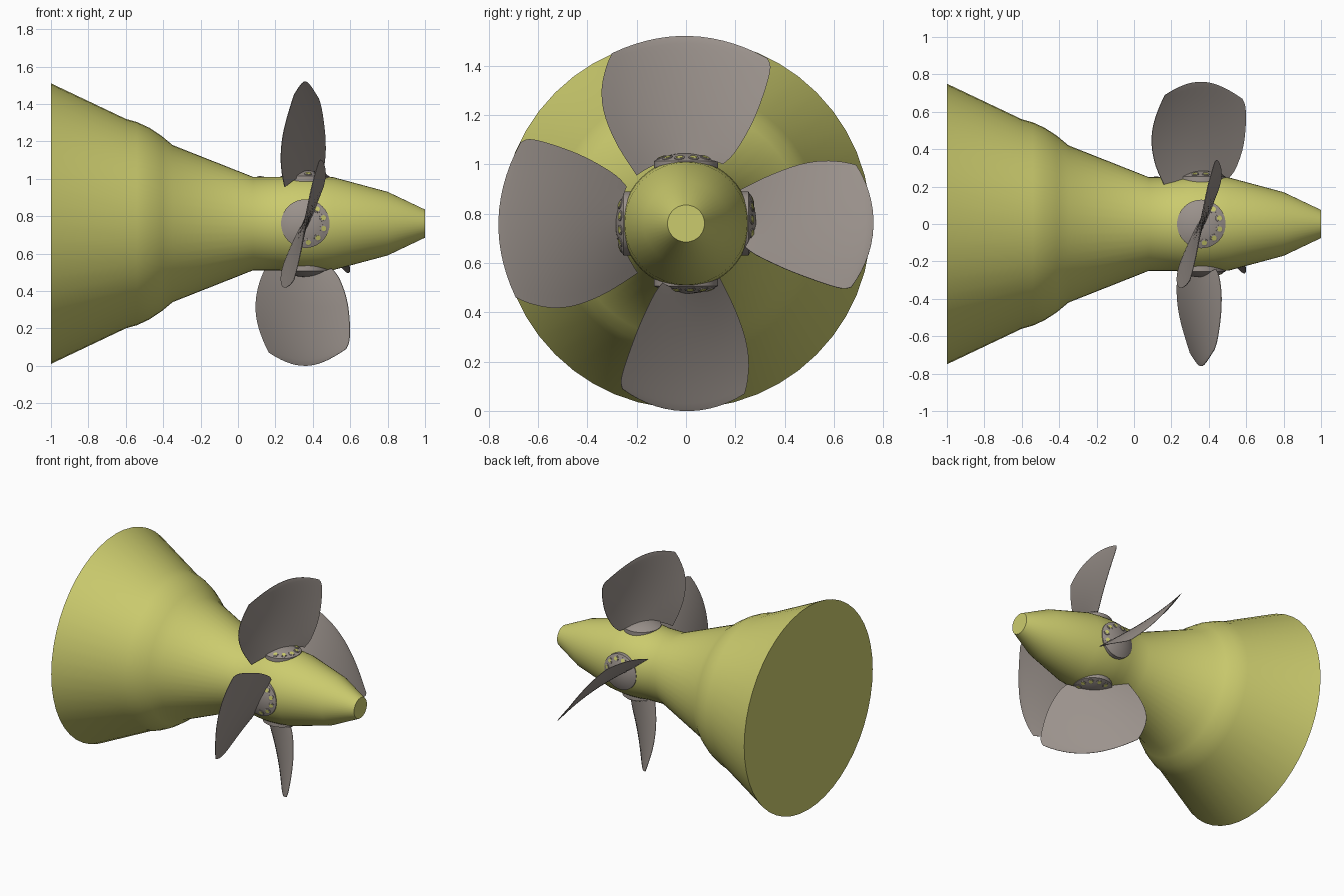
import bpy, bmesh, math
from mathutils import Matrix, Vector

cube = bpy.data.objects.get("Cube")
if cube:
    bpy.data.objects.remove(cube, do_unlink=True)


def material(name, rgb):
    m = bpy.data.materials.new(name)
    m.use_nodes = True
    col = (*rgb, 1)
    m.diffuse_color = col
    m.node_tree.nodes["Principled BSDF"].inputs["Base Color"].default_value = col
    return m


YELLOW = material("olive yellow", (0.60, 0.60, 0.155))
GREY = material("warm grey", (0.33, 0.29, 0.265))
HUB_X, AXIS_Z = 0.36, 0.76


def finish(bm, name, mat, matrix, angle=30):
    bmesh.ops.recalc_face_normals(bm, faces=bm.faces)
    me = bpy.data.meshes.new(name)
    bm.to_mesh(me)
    bm.free()
    me.materials.append(mat)
    ob = bpy.data.objects.new(name, me)
    bpy.context.collection.objects.link(ob)
    ob.matrix_world = matrix
    bpy.ops.object.select_all(action='DESELECT')
    ob.select_set(True)
    bpy.context.view_layer.objects.active = ob
    bpy.ops.object.shade_smooth_by_angle(angle=math.radians(angle))
    return ob


def lathe(profile, name, mat, matrix, sides):
    """Revolve (radius, height) points about local z and cap open ends."""
    bm = bmesh.new()
    rings = []
    for r, h in profile:
        rings.append([bm.verts.new((r * math.cos(2 * math.pi * k / sides),
                                    r * math.sin(2 * math.pi * k / sides), h))
                      for k in range(sides)])
    for a, b in zip(rings, rings[1:]):
        for k in range(sides):
            n = (k + 1) % sides
            bm.faces.new((a[k], a[n], b[n], b[k]))
    bm.faces.new(rings[0])
    bm.faces.new(rings[-1])
    return finish(bm, name, mat, matrix)


def spline(pts, t):
    """Catmull-Rom point at t in 0..1."""
    f = t * (len(pts) - 1)
    i = min(int(f), len(pts) - 2)
    f -= i
    p = [Vector(pts[max(0, min(len(pts) - 1, i + k))]) for k in (-1, 0, 1, 2)]
    return 0.5 * (2 * p[1] + (p[2] - p[0]) * f
                  + (2 * p[0] - 5 * p[1] + 4 * p[2] - p[3]) * f ** 2
                  + (3 * p[1] - p[0] - 3 * p[2] + p[3]) * f ** 3)


# Blade outline: (across, out from axis) along both long edges
BULGED = [(-.20, .195), (-.28, .32), (-.33, .44), (-.342, .54), (-.325, .63), (-.30, .69)]
STRAIGHT = [(.15, .24), (.20, .29), (.27, .41), (.32, .54), (.342, .63), (.33, .67)]


def blade(name, matrix, rows=16, cols=14):
    bm = bmesh.new()
    sheets = {1: [], -1: []}
    for side, grid in sheets.items():
        for i in range(rows + 1):
            t = i / rows
            a, b = spline(BULGED, t), spline(STRAIGHT, t)
            line = []
            for j in range(cols + 1):
                s = j / cols
                arch = 4 * s * (1 - s)
                p = a.lerp(b, s)
                out = p.y + arch * (0.05 + 0.03 * t)
                twist = 0.30 + 0.25 * (0.55 - out) / 0.35     # steeper at the root
                thick = arch * 0.018 * (1 - t) ** 0.6 + 0.0015
                line.append(bm.verts.new((twist * p.x + side * thick, p.x, out)))
            grid.append(line)
    for grid in sheets.values():
        for i in range(rows):
            for j in range(cols):
                bm.faces.new((grid[i][j], grid[i][j + 1], grid[i + 1][j + 1], grid[i + 1][j]))

    # Close the rim between the two sheets
    def rim(g):
        return (g[0] + [r[-1] for r in g[1:]] + g[-1][-2::-1] + [r[0] for r in g[-2:0:-1]])
    f, k = rim(sheets[1]), rim(sheets[-1])
    for i in range(len(f)):
        n = (i + 1) % len(f)
        bm.faces.new((f[i], f[n], k[n], k[i]))
    return finish(bm, name, GREY, matrix, 40)


# Tail cone body, revolved about x
BODY = [(.75, -1), (.56, -.60), (.543, -.54), (.513, -.475), (.47, -.41), (.42, -.35),
        (.25, .08), (.25, .22), (.258, .29), (.26, .36), (.257, .43), (.248, .51),
        (.17, .80), (.075, 1)]
to_x = Matrix.Translation((0, 0, AXIS_Z)) @ Matrix.Rotation(math.pi / 2, 4, 'Y')
lathe(BODY, "tail_cone", YELLOW, to_x, 48)

# Four blades with domed root plates; two are set to a steeper pitch
DOME = 0.285
plate = [(0.13, 0.19)] + [(r, math.sqrt(DOME ** 2 - r * r)) for r in (.13, .11, .085, .06, .03, .002)]
for i, (label, pitch) in enumerate((("top", 0), ("front", 0), ("bottom", -28), ("back", -28))):
    m = (Matrix.Translation((HUB_X, 0, AXIS_Z)) @ Matrix.Rotation(i * math.pi / 2, 4, 'X')
         @ Matrix.Rotation(math.radians(pitch), 4, 'Z'))
    blade("blade_" + label, m)
    lathe(plate, "root_plate_" + label, GREY, m, 40)
    # Bolts along one side of the blade root
    for n in range(5):
        tilt = Matrix.Rotation(math.radians(51 - 33 * n), 4, 'Z') @ Matrix.Rotation(0.36, 4, 'Y')
        lathe([(.021, .27), (.021, .287), (.018, .288)], f"bolt_rim_{label}_{n + 1}", GREY, m @ tilt, 16)
        lathe([(.014, .28), (.014, .2895)], f"bolt_{label}_{n + 1}", YELLOW, m @ tilt, 14)
